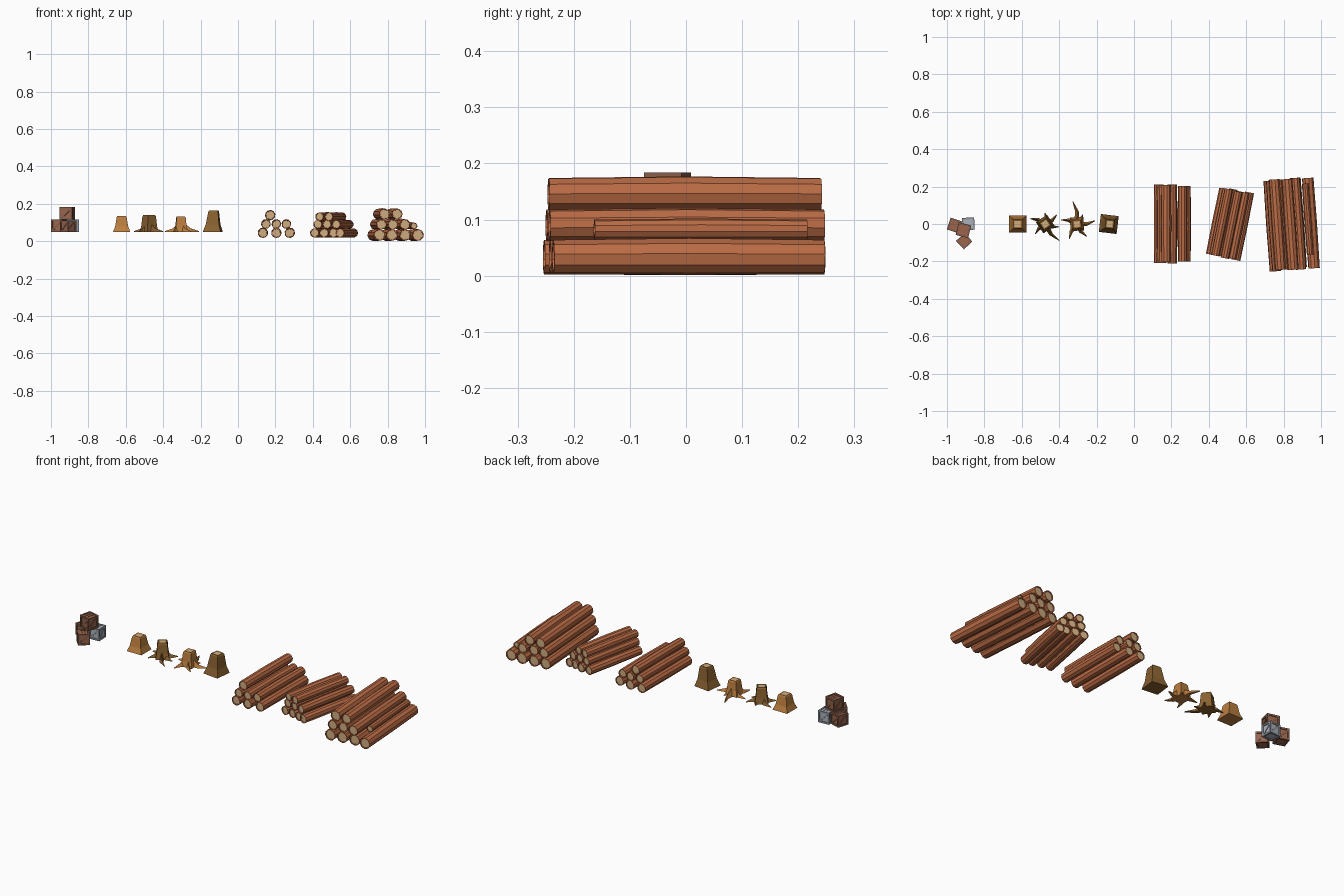
import bpy, bmesh, math, random
from mathutils import Matrix, Vector

if "Cube" in bpy.data.objects:
    bpy.data.objects.remove(bpy.data.objects["Cube"])

random.seed(4)


def mat(name, rgb):
    m = bpy.data.materials.new(name)
    m.diffuse_color = (*rgb, 1)
    m.use_nodes = True
    m.node_tree.nodes["Principled BSDF"].inputs["Base Color"].default_value = m.diffuse_color
    return m


BARK = mat("bark", (0.50, 0.15, 0.06))
CUT = mat("cut_wood", (0.62, 0.42, 0.22))
STUMP_A = mat("stump_orange", (0.50, 0.21, 0.05))
STUMP_B = mat("stump_brown", (0.25, 0.12, 0.03))
PLANK = mat("plank", (0.33, 0.13, 0.07))
FRAME = mat("frame", (0.24, 0.11, 0.07))
STEEL = mat("steel", (0.28, 0.31, 0.35))
PANEL = mat("steel_panel", (0.42, 0.45, 0.50))


def finish(bm, name, mats, matrix=Matrix()):
    bmesh.ops.recalc_face_normals(bm, faces=bm.faces)
    me = bpy.data.meshes.new(name)
    bm.to_mesh(me)
    bm.free()
    for m in mats:
        me.materials.append(m)
    ob = bpy.data.objects.new(name, me)
    ob.matrix_world = matrix
    bpy.context.collection.objects.link(ob)
    return ob


def loft(bm, rings, cap_mat=0):
    """Skin a list of rings; last cap (and first, if cap_mat is a pair) coloured."""
    vs = [[bm.verts.new(p) for p in r] for r in rings]
    n = len(rings[0])
    faces = []
    for a, b in zip(vs, vs[1:]):
        faces.append([bm.faces.new((a[i], a[(i + 1) % n], b[(i + 1) % n], b[i])) for i in range(n)])
    first, last = bm.faces.new(vs[0][::-1]), bm.faces.new(vs[-1])
    last.material_index = cap_mat
    return first, last


# --- logs: ten-sided bark tube with recessed pale ends
def log(name, x, z, r, y0, y1, matrix):
    bm = bmesh.new()
    spin = random.uniform(0, 0.6)

    def ring(y, rad, dz=0):
        return [(x + rad * math.cos(spin + math.tau * i / 10), y,
                 z + dz + rad * math.sin(spin + math.tau * i / 10)) for i in range(10)]
    ym = (y0 + y1) / 2
    first, last = loft(bm, [ring(y0 + 0.004, r * 0.76), ring(y0, r * 0.78), ring(y0, r * 0.94),
                            ring(ym, r, 0.001), ring(y1, r * 0.94), ring(y1, r * 0.78),
                            ring(y1 - 0.004, r * 0.76)], 1)
    first.material_index = 1
    finish(bm, name, [BARK, CUT], matrix)


def pile(name, cx, angle, half, logs):
    m = Matrix.Translation((cx, 0, 0)) @ Matrix.Rotation(math.radians(angle), 4, 'Z')
    for i, (x, z, r) in enumerate(logs):
        a, b = random.uniform(0, 0.012), random.uniform(0, 0.012)
        log(f"{name}_log_{i + 1}", x, z, r, -half + a, half - b, m)


pile("left_pile", 0.205, 0, 0.212,
     [(x, 0.044, 0.028) for x in (-0.072, 0, 0.072)] +
     [(x, 0.091, 0.026) for x in (-0.056, 0, 0.054)] + [(-0.033, 0.138, 0.028)])
pile("middle_pile", 0.51, -11.5, 0.188,
     [(x, 0.044, 0.026) for x in (-0.067, -0.016, 0.035, 0.072)] +
     [(x, 0.090, 0.025) for x in (-0.05, 0.0, 0.05)] +
     [(x, 0.131, 0.024) for x in (-0.04, 0.012)])
pile("right_pile", 0.842, 4, 0.247,
     [(x, 0.033, 0.033) for x in (-0.103, -0.035, 0.036, 0.104)] +
     [(x, 0.090, 0.030) for x in (-0.092, -0.03, 0.034)] +
     [(x, 0.145, 0.031) for x in (-0.075, -0.008)])
log("small_log", 0.088, 0.082, 0.019, -0.17, 0.21,
    Matrix.Translation((0.842, 0, 0)) @ Matrix.Rotation(math.radians(4), 4, 'Z'))


# --- stumps: flared square trunk, optional curling roots
def stump(name, x, height, base, top, turn, lean, bark, roots=()):
    bm = bmesh.new()

    def ring(z, half, dx):
        return [(dx + half * math.sqrt(2) * math.cos(turn + math.pi / 4 + k * math.pi / 2),
                 half * math.sqrt(2) * math.sin(turn + math.pi / 4 + k * math.pi / 2), z) for k in range(4)]
    mid = top + (base - top) * 0.42
    loft(bm, [ring(0, base, 0), ring(height * 0.35, mid, lean * 0.4), ring(height * 0.93, top, lean),
              ring(height, top * 0.85, lean), ring(height - 0.002, top * 0.6, lean)], 1)
    for deg, length in roots:
        a = math.radians(deg)
        rings = []
        for t, w, h in ((0.012, 0.014, 0.050), (0.55 * length, 0.010, 0.018), (length, 0.002, 0.004)):
            b = a + (0.18 if t == length else 0)
            c = Vector((t * math.cos(b), t * math.sin(b), 0))
            s = Vector((-math.sin(b), math.cos(b), 0)) * w
            rings.append([c - s, c + s, c + Vector((0, 0, h))])
        loft(bm, rings)
    finish(bm, name, [bark, CUT], Matrix.Translation((x, 0, 0.05)))


stump("plain_stump", -0.622, 0.086, 0.046, 0.026, 0, 0, STUMP_A)
stump("spreading_stump", -0.475, 0.09, 0.036, 0.026, 0.6, 0, STUMP_B,
      [(28, 0.08), (80, 0.06), (150, 0.085), (215, 0.075), (300, 0.115), (338, 0.075)])
stump("rooted_stump", -0.305, 0.083, 0.036, 0.024, 0.05, 0, STUMP_A,
      [(0, 0.098), (48, 0.06), (90, 0.122), (155, 0.088), (232, 0.09), (298, 0.085)])
stump("leaning_stump", -0.135, 0.115, 0.048, 0.026, -0.12, 0.005, STUMP_B)


# --- crates: inner box, edge rails on all twelve edges, diagonal brace on each side
def box(bm, centre, size, rot=Matrix(), mi=0):
    m = rot @ Matrix.Translation(centre) @ Matrix.Diagonal((*size, 1))
    for v in bmesh.ops.create_cube(bm, size=1, matrix=m)["verts"]:
        for f in v.link_faces:
            f.material_index = mi


def crate(name, x, y, z, s, deg, panel, frame):
    bm = bmesh.new()
    t = s * 0.14
    e = (s - t) / 2
    box(bm, (0, 0, 0), (s * 0.86,) * 3)
    for a in (-e, e):
        for b in (-e, e):
            box(bm, (a, b, 0), (t, t, s), mi=1)
            box(bm, (0, a, b), (s - 2 * t, t, t), mi=1)
            box(bm, (a, 0, b), (t, s - 2 * t, t), mi=1)
    for k in range(4):
        side = Matrix.Rotation(k * math.pi / 2, 4, 'Z') @ Matrix.Translation((0, -s * 0.44, 0))
        box(bm, (0, 0, 0), (t, s * 0.07, s * 1.02), side @ Matrix.Rotation(math.pi / 4, 4, 'Y'), 1)
    for u in (-0.24, 0, 0.24):
        box(bm, (u * s, 0, s * 0.44), (s * 0.2, s * 0.74, s * 0.05))
    finish(bm, name, [panel, frame], Matrix.Translation((x, y, z + s / 2)) @
           Matrix.Rotation(math.radians(deg), 4, 'Z'))


crate("left_crate", -0.959, -0.008, 0.05, 0.066, -18, PLANK, FRAME)
crate("steel_crate", -0.886, 0.001, 0.05, 0.066, 3, PANEL, STEEL)
crate("front_crate", -0.908, -0.092, 0.05, 0.062, 43, PLANK, FRAME)
crate("top_crate", -0.912, -0.033, 0.115, 0.069, -14, PLANK, FRAME)
